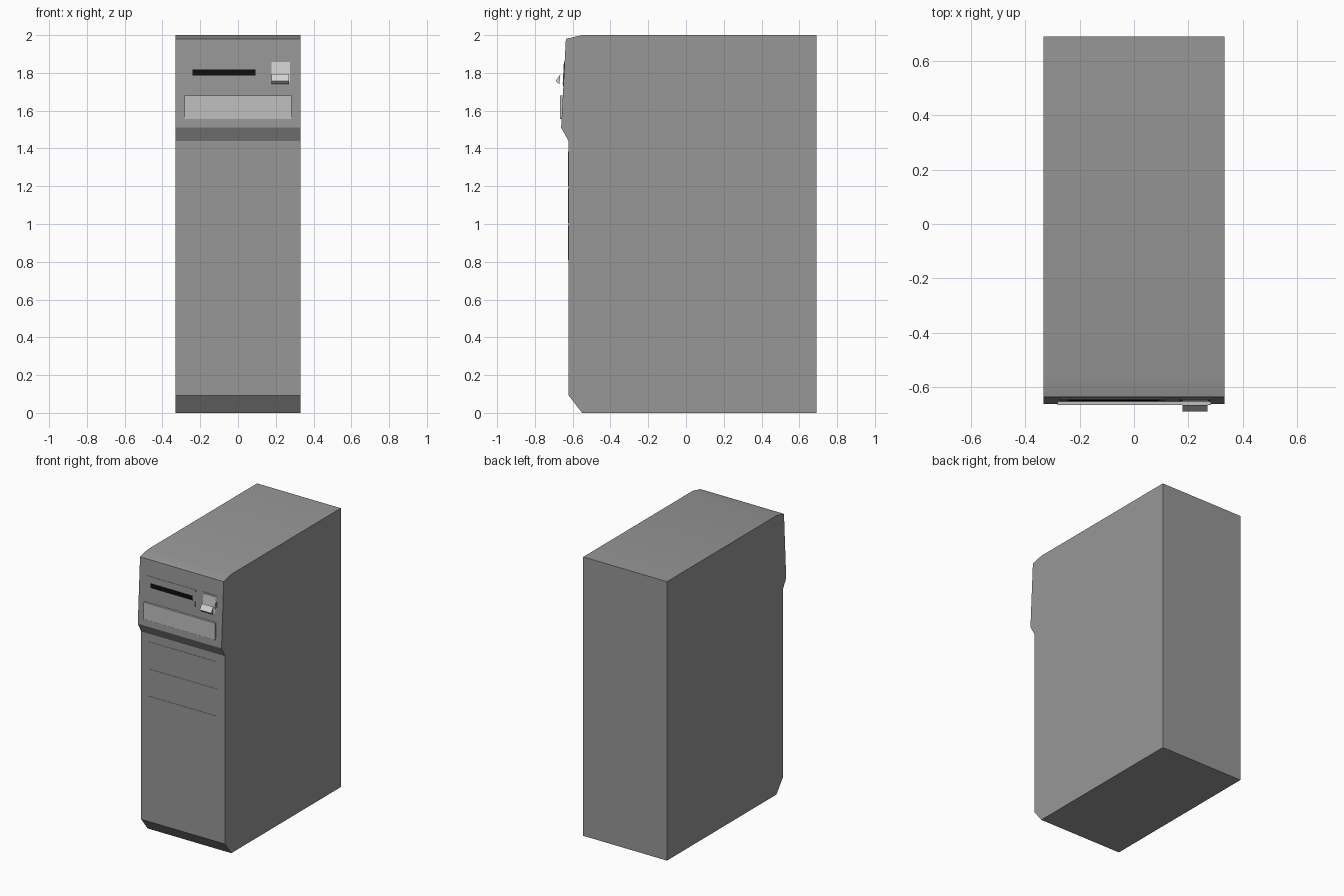
import bpy
import bmesh
import math

cube = bpy.data.objects.get("Cube")
if cube:
    bpy.data.objects.remove(cube, do_unlink=True)


def material(name, value):
    m = bpy.data.materials.new(name)
    m.use_nodes = True
    col = (value, value, value, 1.0)
    m.diffuse_color = col
    bsdf = next(n for n in m.node_tree.nodes if n.type == 'BSDF_PRINCIPLED')
    bsdf.inputs["Base Color"].default_value = col
    return m


CASE = material("case grey", 0.31)
COVER = material("cover light grey", 0.53)
SWITCH = material("switch pale grey", 0.66)
BLACK = material("slot black", 0.004)


def extrude_x(name, profile, x0, x1, mat):
    """Solid made by sweeping a (y, z) profile from x0 to x1."""
    bm = bmesh.new()
    face = bm.faces.new([bm.verts.new((x0, y, z)) for y, z in profile])
    ext = bmesh.ops.extrude_face_region(bm, geom=[face])
    moved = [g for g in ext["geom"] if isinstance(g, bmesh.types.BMVert)]
    bmesh.ops.translate(bm, verts=moved, vec=(x1 - x0, 0, 0))
    bmesh.ops.recalc_face_normals(bm, faces=bm.faces)
    me = bpy.data.meshes.new(name)
    bm.to_mesh(me)
    bm.free()
    me.materials.append(mat)
    ob = bpy.data.objects.new(name, me)
    bpy.context.collection.objects.link(ob)
    return ob


def front_y(z):
    """Front surface of the case: upright below, leaning back above the lip."""
    return -0.622 if z < 1.44 else -0.661 + (z - 1.51) * 0.053


def plate(name, x0, x1, z0, z1, thick, mat):
    """Thin plate lying on the front surface."""
    a, b = front_y(z0), front_y(z1)
    profile = [(a + 0.004, z0), (a - thick, z0), (b - thick, z1), (b + 0.004, z1)]
    return extrude_x(name, profile, x0, x1, mat)


# Case: side outline with bottom chamfer, projecting lip and rounded top edge
outline = [(0.69, 0), (-0.55, 0), (-0.622, 0.093), (-0.622, 1.44),
           (-0.661, 1.51), (-0.636, 1.98), (-0.55, 2.0), (0.69, 2.0)]
case = extrude_x("case", outline, -0.332, 0.332, CASE)
bpy.ops.object.select_all(action='DESELECT')
case.select_set(True)
bpy.context.view_layer.objects.active = case
bpy.ops.object.shade_smooth_by_angle(angle=math.radians(20))

# Three blank drive bay covers
for i in range(3):
    z = 0.81 + i * 0.195
    plate(f"bay_cover_{i + 1}", -0.27, 0.265, z, z + 0.183, 0.002, CASE)

# Disk drive with its slot
plate("disk_drive", -0.27, 0.115, 1.732, 1.865, 0.002, CASE)
plate("disk_slot", -0.24, 0.092, 1.787, 1.818, 0.004, BLACK)

# Light cover strip, upright against the leaning panel
extrude_x("light_cover", [(-0.652, 1.557), (-0.666, 1.557), (-0.666, 1.68), (-0.645, 1.68)],
          -0.282, 0.284, COVER)

# Power switch: surround, flat upper part and wedge-shaped lower part
plate("switch_surround", 0.165, 0.284, 1.728, 1.867, 0.002, CASE)
plate("switch_base", 0.178, 0.274, 1.74, 1.857, 0.004, SWITCH)
extrude_x("switch_wedge", [(-0.665, 1.793), (-0.69, 1.757), (-0.67, 1.74)],
          0.178, 0.27, SWITCH)
